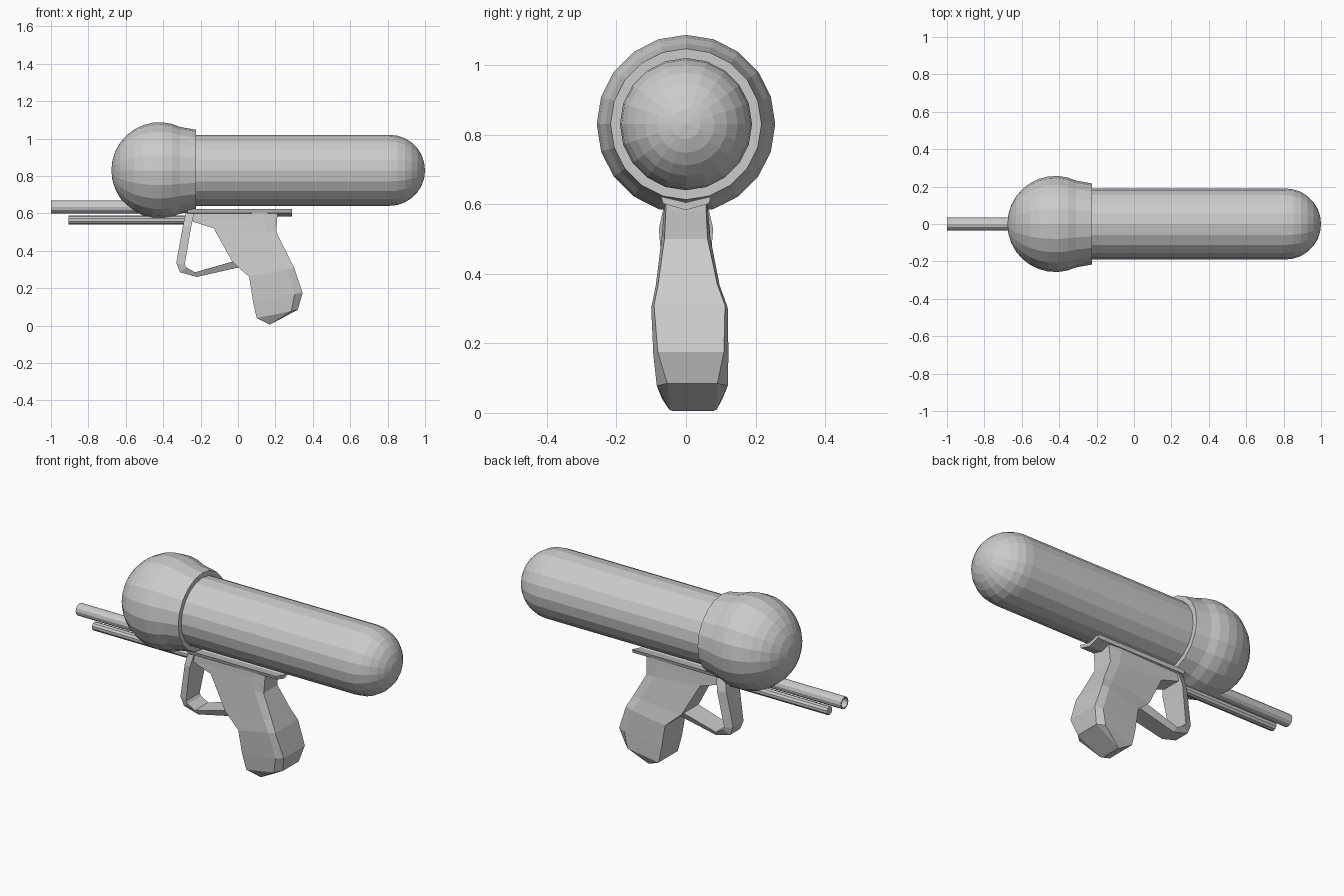
import bpy, bmesh
from math import sin, cos, pi, radians

cube = bpy.data.objects.get("Cube")
if cube:
    bpy.data.objects.remove(cube, do_unlink=True)

grey = bpy.data.materials.new("plain grey")
grey.use_nodes = True
COLOUR = (0.6, 0.6, 0.6, 1)
grey.diffuse_color = COLOUR
grey.node_tree.nodes["Principled BSDF"].inputs["Base Color"].default_value = COLOUR


def loft(name, rings):
    """Skin a list of equal-length rings and cap both ends."""
    bm = bmesh.new()
    loops = [[bm.verts.new(p) for p in ring] for ring in rings]
    n = len(loops[0])
    for a, b in zip(loops, loops[1:]):
        for i in range(n):
            j = (i + 1) % n
            bm.faces.new((a[i], a[j], b[j], b[i]))
    bm.faces.new(loops[0])
    bm.faces.new(loops[-1])
    bmesh.ops.remove_doubles(bm, verts=bm.verts, dist=0.0005)
    bmesh.ops.recalc_face_normals(bm, faces=bm.faces)
    mesh = bpy.data.meshes.new(name)
    bm.to_mesh(mesh)
    bm.free()
    mesh.materials.append(grey)
    obj = bpy.data.objects.new(name, mesh)
    bpy.context.collection.objects.link(obj)
    return obj


def lathe(name, profile, z, sides):
    """Turn (x, radius) points about a lengthwise axis at height z."""
    turns = [2 * pi * i / sides for i in range(sides)]
    return loft(name, [[(x, r * sin(t), z + r * cos(t)) for t in turns]
                       for x, r in profile])


def arc(cx, radius, start, end, steps):
    """Profile points on a circle, angles measured from +x."""
    angles = [radians(start + (end - start) * i / steps) for i in range(steps + 1)]
    return [(cx + radius * cos(a), max(radius * sin(a), 0.0001)) for a in angles]


# Long round-ended tank
lathe("tank", [(-0.3, 0.19)] + arc(0.81, 0.19, 90, 0, 7), 0.83, 20)

# Round head with a stepped collar
lathe("head", arc(-0.42, 0.257, 180, 75, 9)
      + [(-0.31, 0.232), (-0.225, 0.217), (-0.225, 0.185)], 0.83, 20)

# Hollow upper barrel and solid lower rod
lathe("upper_barrel", [(-0.85, 0.027), (-1.0, 0.027), (-1.0, 0.034), (-0.3, 0.034)],
      0.634, 12)
lathe("lower_rod", [(-0.905, 0.024), (-0.26, 0.024)], 0.564, 10)

# Shallow V-shaped saddle under the tank
saddle = [(-0.072, 0.622), (0, 0.605), (0.072, 0.622),
          (0.066, 0.602), (0, 0.583), (-0.066, 0.602)]
loft("saddle", [[(x, y, z) for y, z in saddle] for x in (-0.27, 0.29)])


def grip_ring(fx, fz, bx, bz, half, back, shift):
    """Six-sided section: broad front and sides, narrower back."""
    mx, mz = bx + (fx - bx) * 0.16, bz + (fz - bz) * 0.16
    return [(fx, shift - half * 0.85, fz), (mx, shift - half, mz),
            (bx, shift - back, bz), (bx, shift + back, bz),
            (mx, shift + half, mz), (fx, shift + half * 0.85, fz)]


# Handle: front x z, back x z, half width, back half width, sideways shift
handle = [
    (-0.27, 0.605, 0.21, 0.60, 0.062, 0.058, 0),
    (-0.24, 0.555, 0.21, 0.58, 0.064, 0.058, 0),
    (-0.13, 0.52, 0.205, 0.50, 0.070, 0.062, 0),
    (-0.03, 0.34, 0.27, 0.37, 0.092, 0.085, 0.005),
    (0.06, 0.26, 0.30, 0.31, 0.110, 0.102, 0.010),
    (0.08, 0.13, 0.345, 0.175, 0.108, 0.095, 0.014),
    (0.10, 0.04, 0.32, 0.085, 0.102, 0.072, 0.018),
    (0.17, 0.005, 0.18, 0.01, 0.068, 0.066, 0.020),
]
loft("handle", [grip_ring(*row) for row in handle])

# Trigger guard: outer x z, inner x z, half width
guard = [
    (-0.28, 0.605, -0.235, 0.60, 0.062),
    (-0.295, 0.53, -0.25, 0.53, 0.078),
    (-0.33, 0.335, -0.285, 0.325, 0.062),
    (-0.31, 0.285, -0.275, 0.31, 0.060),
    (-0.22, 0.26, -0.23, 0.285, 0.060),
    (0.0, 0.31, -0.03, 0.342, 0.066),
    (0.08, 0.31, 0.05, 0.36, 0.066),
]
loft("trigger_guard", [[(ox, -w * 0.75, oz), (ix, -w, iz), (ix, w, iz), (ox, w * 0.75, oz)]
                       for ox, oz, ix, iz, w in guard])
